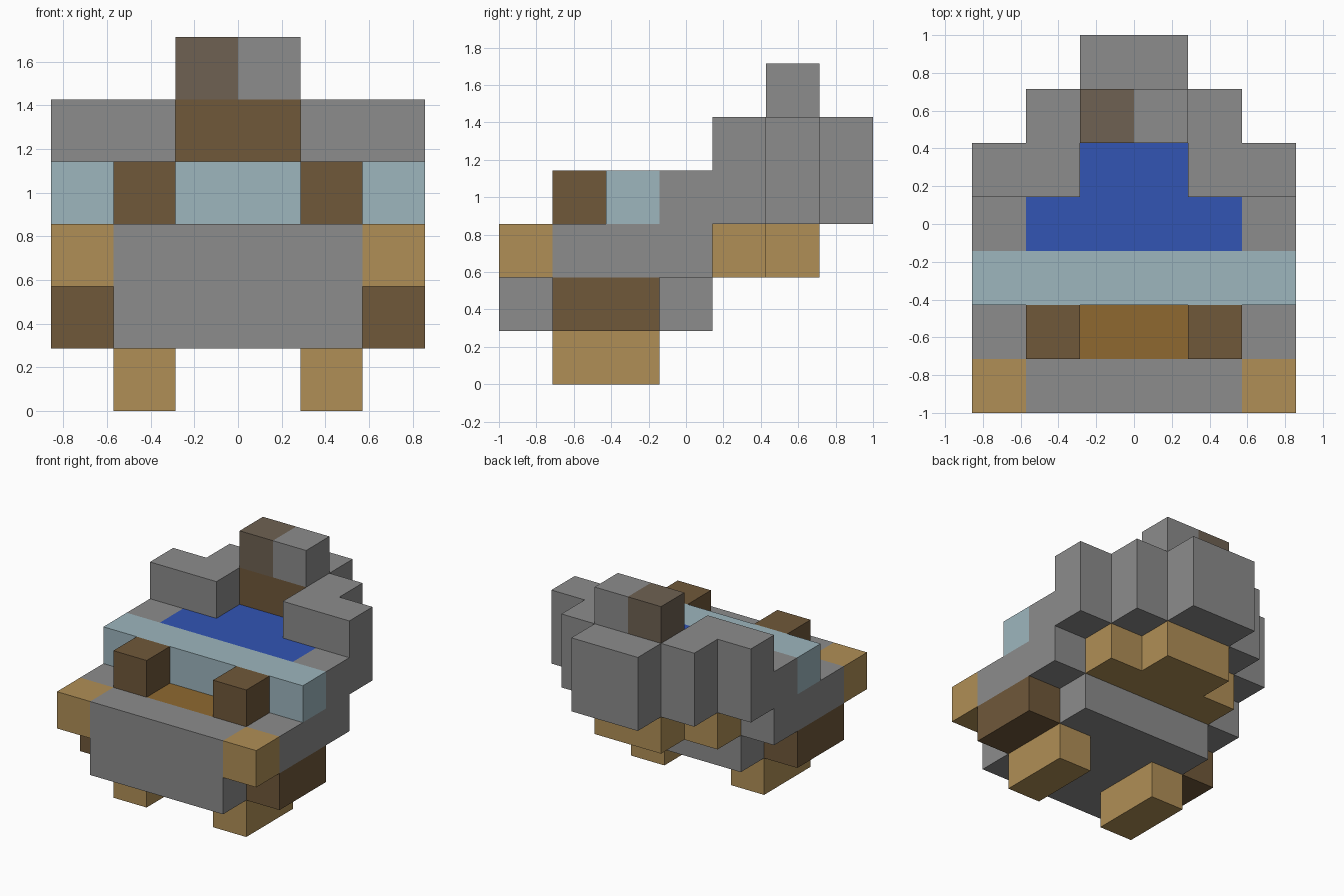
import bpy
import bmesh
from mathutils import Matrix, Vector

cube = bpy.data.objects.get("Cube")
if cube:
    bpy.data.objects.remove(cube, do_unlink=True)

U = 2 / 7  # edge length of one block


def material(name, hex_code):
    """Flat material from an sRGB hex code, converted to linear."""
    srgb = [int(hex_code[i:i + 2], 16) / 255 for i in (0, 2, 4)]
    colour = [c / 12.92 if c <= 0.04045 else ((c + 0.055) / 1.055) ** 2.4 for c in srgb]
    mat = bpy.data.materials.new(name)
    mat.use_nodes = True
    mat.diffuse_color = (*colour, 1)
    mat.node_tree.nodes["Principled BSDF"].inputs["Base Color"].default_value = (*colour, 1)
    return mat


GREY = material("grey", "8c8c8c")
TAN = material("tan", "b08f56")
BROWN = material("brown", "70583a")
TAUPE = material("grey brown", "6e6152")
ORANGE = material("orange brown", "8f6930")
PALE = material("pale blue", "9db6be")
BLUE = material("blue", "3255b4")


def part(name, mat, *boxes, mirror=False):
    """One object from boxes (x0, x1, y0, y1, z0, z1) in blocks; y counts from the front."""
    bm = bmesh.new()
    boxes = list(boxes)
    if mirror:
        boxes += [(-b[1], -b[0], *b[2:]) for b in boxes]
    for x0, x1, y0, y1, z0, z1 in boxes:
        size = Vector((x1 - x0, y1 - y0, z1 - z0)) * U
        centre = Vector((x0 + x1, y0 + y1 - 7, z0 + z1)) * U / 2
        bmesh.ops.create_cube(bm, size=1, matrix=Matrix.Translation(centre) @ Matrix.Diagonal((*size, 1)))
    mesh = bpy.data.meshes.new(name)
    bm.to_mesh(mesh)
    bm.free()
    mesh.materials.append(mat)
    bpy.context.collection.objects.link(bpy.data.objects.new(name, mesh))


# Lower body
part("feet", TAN, (1, 2, 1, 3, 0, 1), mirror=True)
part("lower_hull", GREY, (-2, 2, 0, 4, 1, 2))
part("side_blocks", BROWN, (2, 3, 1, 3, 1, 2), mirror=True)

# Middle deck
part("front_panel", GREY, (-2, 2, 0, 1, 2, 3))
part("front_corners", TAN, (2, 3, 0, 1, 2, 3), mirror=True)
part("front_deck", GREY, (1, 3, 1, 2, 2, 3), mirror=True)
part("deck_inlay", ORANGE, (-1, 1, 1, 2, 2, 3))
part("middle_deck", GREY, (-3, 3, 2, 4, 2, 3))
part("rear_underside", TAN, (-2, 2, 4, 5, 2, 3), (-1, 1, 5, 6, 2, 3))

# Upper body
part("front_posts", BROWN, (1, 2, 1, 2, 3, 4), mirror=True)
part("windscreen", PALE, (-3, 3, 2, 3, 3, 4))
part("seat", BLUE, (-2, 2, 3, 4, 3, 4), (-1, 1, 4, 5, 3, 4))
part("side_walls", GREY, (2, 3, 3, 4, 3, 4), (1, 3, 4, 5, 3, 5), (1, 2, 5, 6, 3, 5), mirror=True)
part("backrest_base", GREY, (-1, 1, 5, 6, 3, 4))
part("backrest", BROWN, (-1, 1, 5, 6, 4, 5))
part("rear_block", GREY, (-1, 1, 6, 7, 3, 5))

# Two-tone headrest
part("headrest_right", TAUPE, (-1, 0, 5, 6, 5, 6))
part("headrest_left", GREY, (0, 1, 5, 6, 5, 6))
